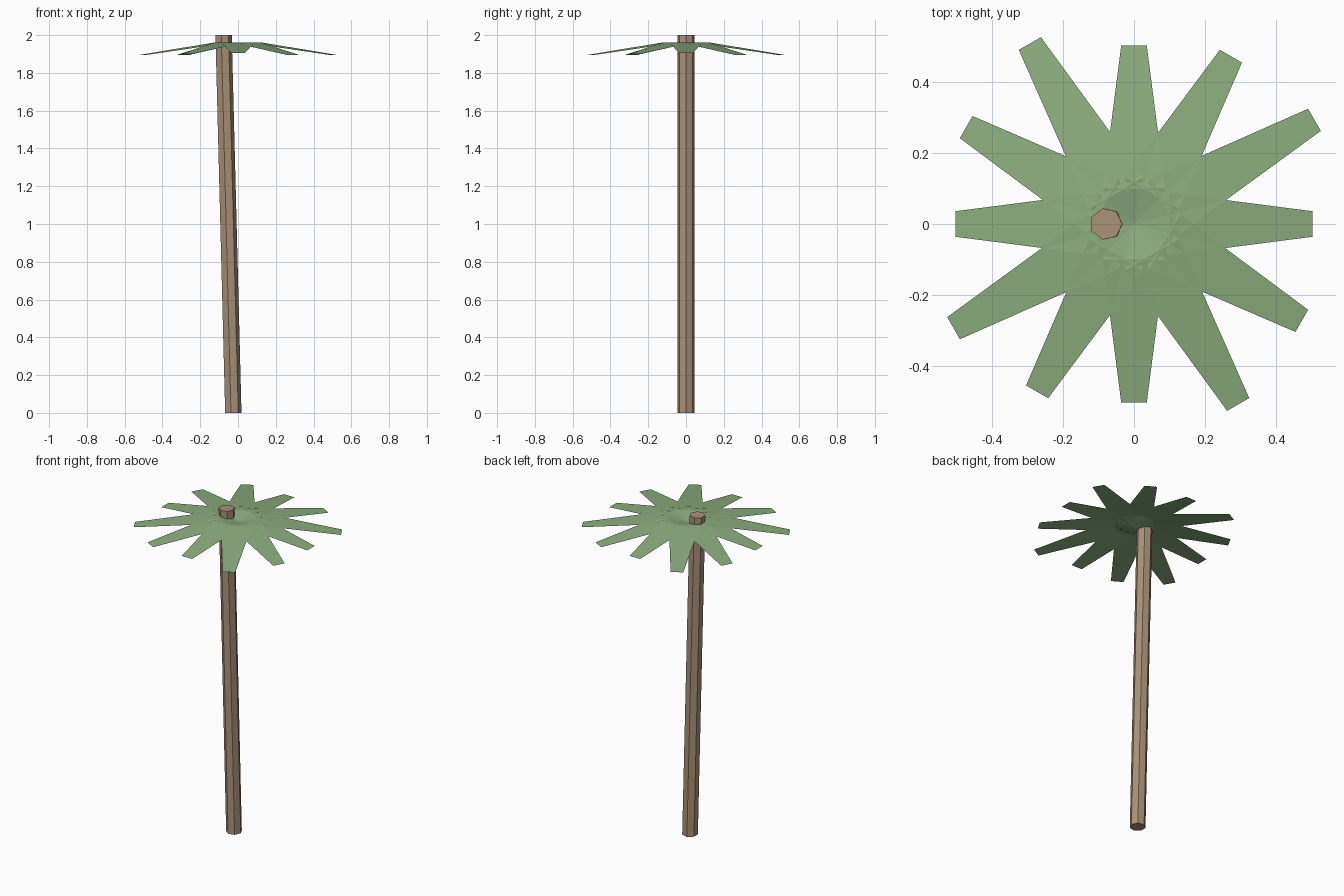
import bpy, bmesh
from math import cos, sin, pi, radians

if "Cube" in bpy.data.objects:
    bpy.data.objects.remove(bpy.data.objects["Cube"])


def material(name, rgb):
    m = bpy.data.materials.new(name)
    m.diffuse_color = (*rgb, 1)
    m.use_nodes = True
    m.node_tree.nodes["Principled BSDF"].inputs["Base Color"].default_value = m.diffuse_color
    return m


def build(name, bm, mat):
    me = bpy.data.meshes.new(name)
    bm.normal_update()
    bm.to_mesh(me)
    bm.free()
    me.materials.append(mat)
    ob = bpy.data.objects.new(name, me)
    bpy.context.collection.objects.link(ob)
    return ob


bark = material("bark", (0.40, 0.29, 0.19))
green = material("frond_green", (0.26, 0.42, 0.21))

# Leaning seven-sided trunk
SIDES, R = 7, 0.0455
bm = bmesh.new()
rings = []
for cx, z in ((-0.027, 0.0), (-0.0785, 2.0)):
    rings.append([bm.verts.new((cx + R * cos(2 * pi * i / SIDES),
                                R * sin(2 * pi * i / SIDES), z)) for i in range(SIDES)])
low, top = rings
for i in range(SIDES):
    j = (i + 1) % SIDES
    bm.faces.new((low[i], low[j], top[j], top[i]))
bm.faces.new(top)
bm.faces.new(low[::-1])
build("trunk", bm, bark)

# Crown of twelve flat fronds: rise from the heart, crease, then droop to a blunt tip
LENGTHS = (0.503, 0.587, 0.546)
CREASE_R, CREASE_Z, DROOP = 0.10, 1.96, 0.135
bm = bmesh.new()
for k in range(12):
    a = radians(30 * k)
    length = LENGTHS[k % 3]

    def point(r, w, z):
        return bm.verts.new((r * cos(a) - w * sin(a), r * sin(a) + w * cos(a), z))

    heart = point(0, 0, 1.94)
    cr, cl = point(CREASE_R, -0.088, CREASE_Z), point(CREASE_R, 0.088, CREASE_Z)
    tip_z = CREASE_Z - DROOP * (length - CREASE_R)
    tr, tl = point(length, -0.036, tip_z), point(length, 0.036, tip_z)
    bm.faces.new((heart, cr, cl))
    bm.faces.new((cr, tr, tl, cl))
build("fronds", bm, green)
